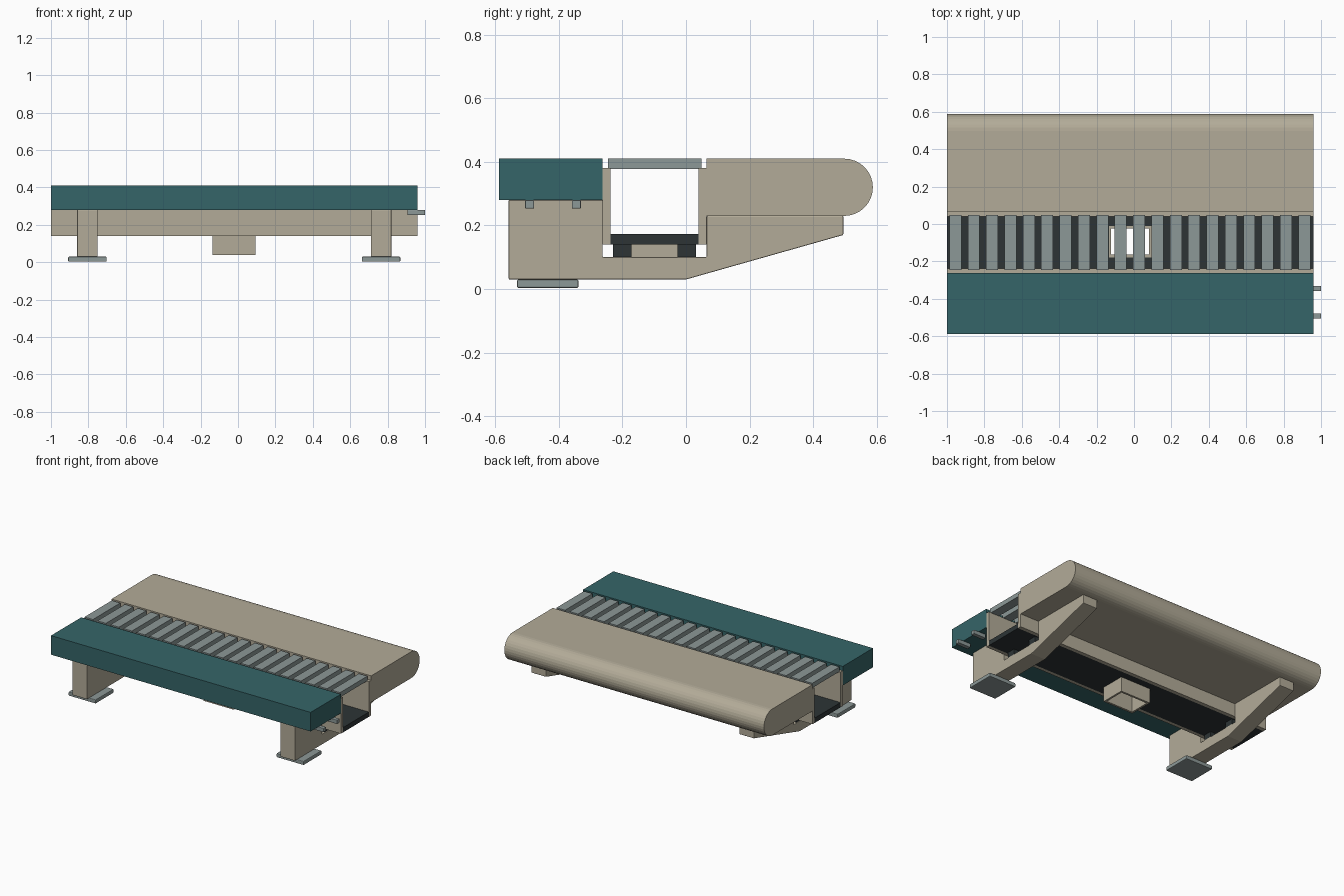
import bpy, bmesh, math

old = bpy.data.objects.get("Cube")
if old:
    bpy.data.objects.remove(old, do_unlink=True)


def material(name, r, g, b):
    m = bpy.data.materials.new(name)
    m.use_nodes = True
    m.diffuse_color = (r, g, b, 1)
    m.node_tree.nodes["Principled BSDF"].inputs["Base Color"].default_value = (r, g, b, 1)
    return m


BEIGE = material("beige", 0.45, 0.41, 0.315)
TEAL = material("teal", 0.036, 0.130, 0.138)
GREY = material("grey", 0.265, 0.315, 0.31)
DARK = material("charcoal", 0.026, 0.034, 0.036)


def finish(name, bm, mat, bevel=0):
    bmesh.ops.recalc_face_normals(bm, faces=bm.faces[:])
    mesh = bpy.data.meshes.new(name)
    bm.to_mesh(mesh)
    bm.free()
    mesh.materials.append(mat)
    obj = bpy.data.objects.new(name, mesh)
    bpy.context.collection.objects.link(obj)
    if bevel:
        mod = obj.modifiers.new("edge_bevel", "BEVEL")
        mod.width = bevel
        mod.segments = 2
        mod.limit_method = "ANGLE"
    return obj


def box(name, x, y, z, mat, bevel=0):
    """Box from (min, max) ranges on each axis."""
    bm = bmesh.new()
    bmesh.ops.create_cube(bm, size=1)
    for v in bm.verts:
        v.co = [r[0] if c < 0 else r[1] for c, r in zip(v.co, (x, y, z))]
    return finish(name, bm, mat, bevel)


def extrude_x(name, profile, x, mat, bevel=0):
    """Side profile of (y, z) points swept along x."""
    bm = bmesh.new()
    face = bm.faces.new([bm.verts.new((x[0], py, pz)) for py, pz in profile])
    grown = bmesh.ops.extrude_face_region(bm, geom=[face])["geom"]
    for v in grown:
        if isinstance(v, bmesh.types.BMVert):
            v.co.x = x[1]
    return finish(name, bm, mat, bevel)


def frame(name, outer, inner, z, mat):
    """Rectangular slab with a rectangular opening; rects are (x0, x1, y0, y1)."""
    bm = bmesh.new()

    def ring(rect, h):
        x0, x1, y0, y1 = rect
        return [bm.verts.new((x, y, h)) for x, y in ((x0, y0), (x1, y0), (x1, y1), (x0, y1))]

    loops = [ring(outer, z[0]), ring(outer, z[1]), ring(inner, z[1]), ring(inner, z[0])]
    for a, b in zip(loops, loops[1:] + loops[:1]):
        for i in range(4):
            j = (i + 1) % 4
            bm.faces.new((a[i], a[j], b[j], b[i]))
    return finish(name, bm, mat)


SPAN = (-1, 0.96)

# Front teal beam
box("front_beam", SPAN, (-0.588, -0.262), (0.28, 0.41), TEAL)

# Back deck with a half-round rear edge
mid, radius = 0.32, 0.09
deck = [(0.065, mid - radius), (0.065, mid + radius)]
for i in range(17):
    a = math.pi / 2 - math.pi * i / 16
    deck.append((0.498 + radius * math.cos(a), mid + radius * math.sin(a)))
extrude_x("back_deck", deck, SPAN, BEIGE)

# Channel walls, floor with opening, and outlet chute
box("channel_front_wall", SPAN, (-0.262, -0.238), (0.14, 0.38), BEIGE)
box("channel_back_wall", SPAN, (0.04, 0.065), (0.14, 0.38), BEIGE)
outlet = (-0.135, 0.093, -0.178, -0.01)
frame("channel_floor", (*SPAN, -0.238, 0.04), outlet, (0.14, 0.173), DARK)
opening = (-0.122, 0.08, -0.164, -0.024)
frame("outlet_chute", outlet, opening, (0.04, 0.172), BEIGE)

# Slats across the channel
for i in range(20):
    x = -0.987 + i * 0.0982
    box(f"slat_{i + 1}", (x, x + 0.064), (-0.246, 0.049), (0.378, 0.41), GREY)

# Support brackets with feet and channel pads
bracket = [(-0.558, 0.03), (0, 0.03), (0.495, 0.17), (0.495, 0.23), (0.065, 0.23),
           (0.065, 0.10), (-0.262, 0.10), (-0.262, 0.28), (-0.558, 0.28)]
for side, cx in (("right", -0.805), ("left", 0.765)):
    extrude_x(f"{side}_bracket", bracket, (cx - 0.055, cx + 0.055), BEIGE, 0.003)
    box(f"{side}_foot", (cx - 0.103, cx + 0.103), (-0.532, -0.338), (0.003, 0.03), GREY, 0.005)
    for end, y in (("front", -0.2), ("back", 0.002)):
        box(f"{side}_{end}_pad", (cx - 0.05, cx + 0.05), (y - 0.029, y + 0.029), (0.1, 0.14), DARK)

# Locating pins under the beam end
for i, y in enumerate((-0.492, -0.345)):
    box(f"pin_{i + 1}", (0.905, 1.0), (y - 0.014, y + 0.014), (0.253, 0.28), GREY, 0.003)
